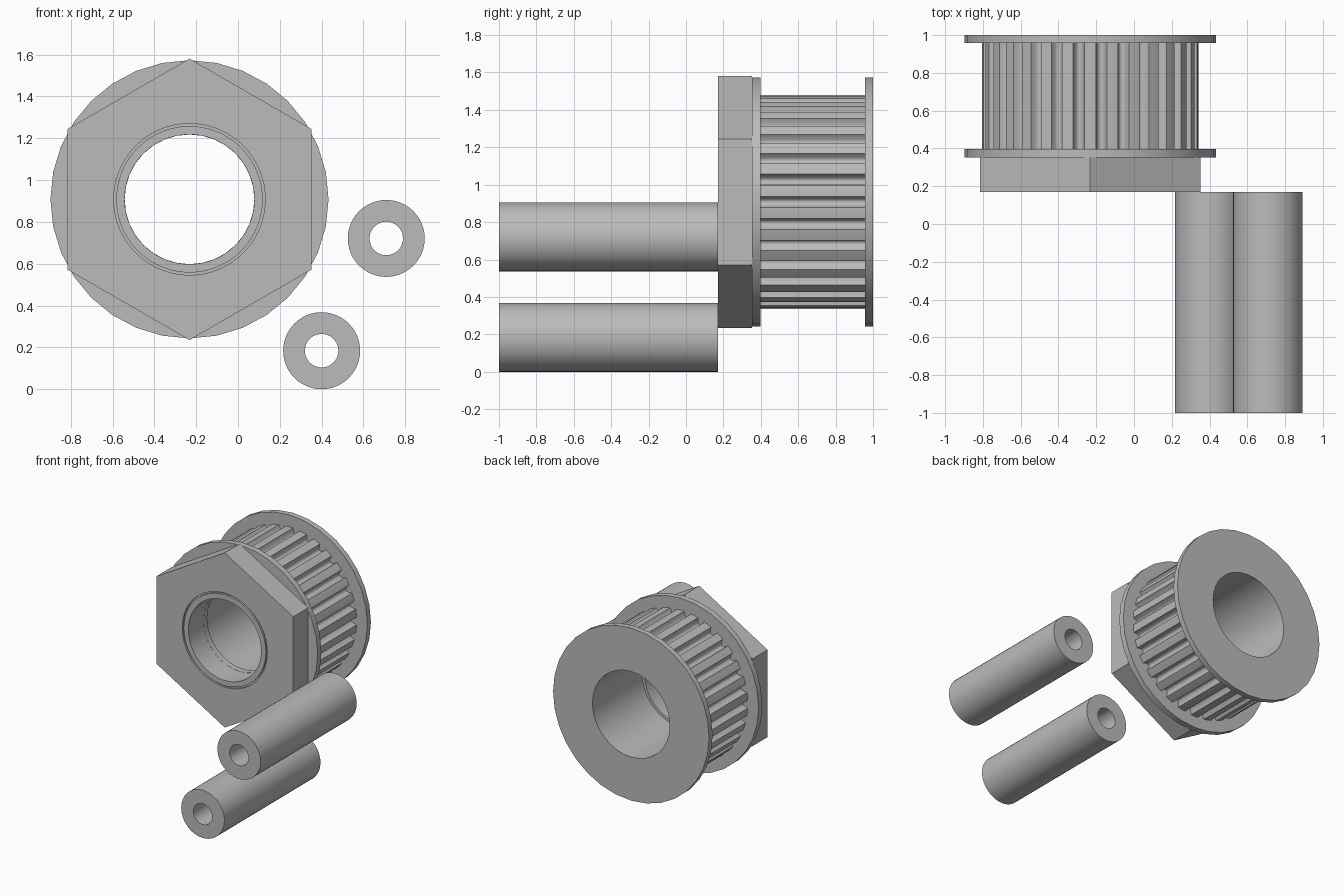
import bpy, bmesh
from math import sin, cos, pi, radians

cube = bpy.data.objects.get("Cube")
if cube:
    bpy.data.objects.remove(cube, do_unlink=True)

# Single plain metal colour
grey = bpy.data.materials.new("plain_grey_metal")
grey.use_nodes = True
grey.diffuse_color = (0.5, 0.5, 0.5, 1)
grey.node_tree.nodes["Principled BSDF"].inputs["Base Color"].default_value = (0.5, 0.5, 0.5, 1)


def ring_part(name, centre, count, loops):
    """Closed ring about the y axis; each loop is (radius or radius rule, y)."""
    bm = bmesh.new()
    rows = []
    for radius, y in loops:
        row = []
        for i in range(count):
            a = 2 * pi * i / count
            r = radius(i, a) if callable(radius) else radius
            row.append(bm.verts.new((r * sin(a), y, r * cos(a))))
        rows.append(row)
    for j, row in enumerate(rows):
        nxt = rows[(j + 1) % len(rows)]
        for i in range(count):
            k = (i + 1) % count
            bm.faces.new((row[i], row[k], nxt[k], nxt[i]))
    bmesh.ops.recalc_face_normals(bm, faces=bm.faces)
    mesh = bpy.data.meshes.new(name)
    bm.to_mesh(mesh)
    bm.free()
    mesh.materials.append(grey)
    obj = bpy.data.objects.new(name, mesh)
    obj.location = (centre[0], 0, centre[1])
    bpy.context.collection.objects.link(obj)
    bpy.ops.object.select_all(action='DESELECT')
    obj.select_set(True)
    bpy.context.view_layer.objects.active = obj
    bpy.ops.object.shade_smooth_by_angle(angle=radians(35))
    return obj


def tube(name, centre, count, outer, inner, y0, y1):
    return ring_part(name, centre, count,
                     [(outer, y0), (outer, y1), (inner, y1), (inner, y0)])


def hexagon(i, a):
    # Corner at the top, flats at the sides
    return 0.583 / cos((a % (pi / 3)) - pi / 6)


def toothed(i, a):
    # Flat lands separated by rounded grooves
    step = abs(i % 12 - 6)
    depth = (1 - (step / 3) ** 2) ** 0.5 if step < 3 else 0
    return 0.573 - 0.045 * depth


hub = (-0.232, 0.908)
bore, wide_bore = 0.31, 0.33

# Hexagonal nut with a fine groove around its bore
ring_part("hex_nut", hub, 96, [
    (hexagon, 0.17), (hexagon, 0.352), (bore, 0.352), (bore, 0.17),
    (0.35, 0.17), (0.35, 0.185), (0.362, 0.185), (0.362, 0.17), (0.42, 0.17)])

# Pulley: two flanges and the toothed drum between them
tube("front_flange", hub, 32, 0.665, bore, 0.352, 0.397)
tube("toothed_drum", hub, 360, toothed, wide_bore, 0.397, 0.957)
tube("back_flange", hub, 32, 0.665, wide_bore, 0.957, 1.0)

# Two loose hollow spacers
for name, centre in (("upper_spacer", (0.709, 0.721)), ("lower_spacer", (0.4, 0.184))):
    tube(name, centre, 48, 0.184, 0.08, -1.0, 0.17)
